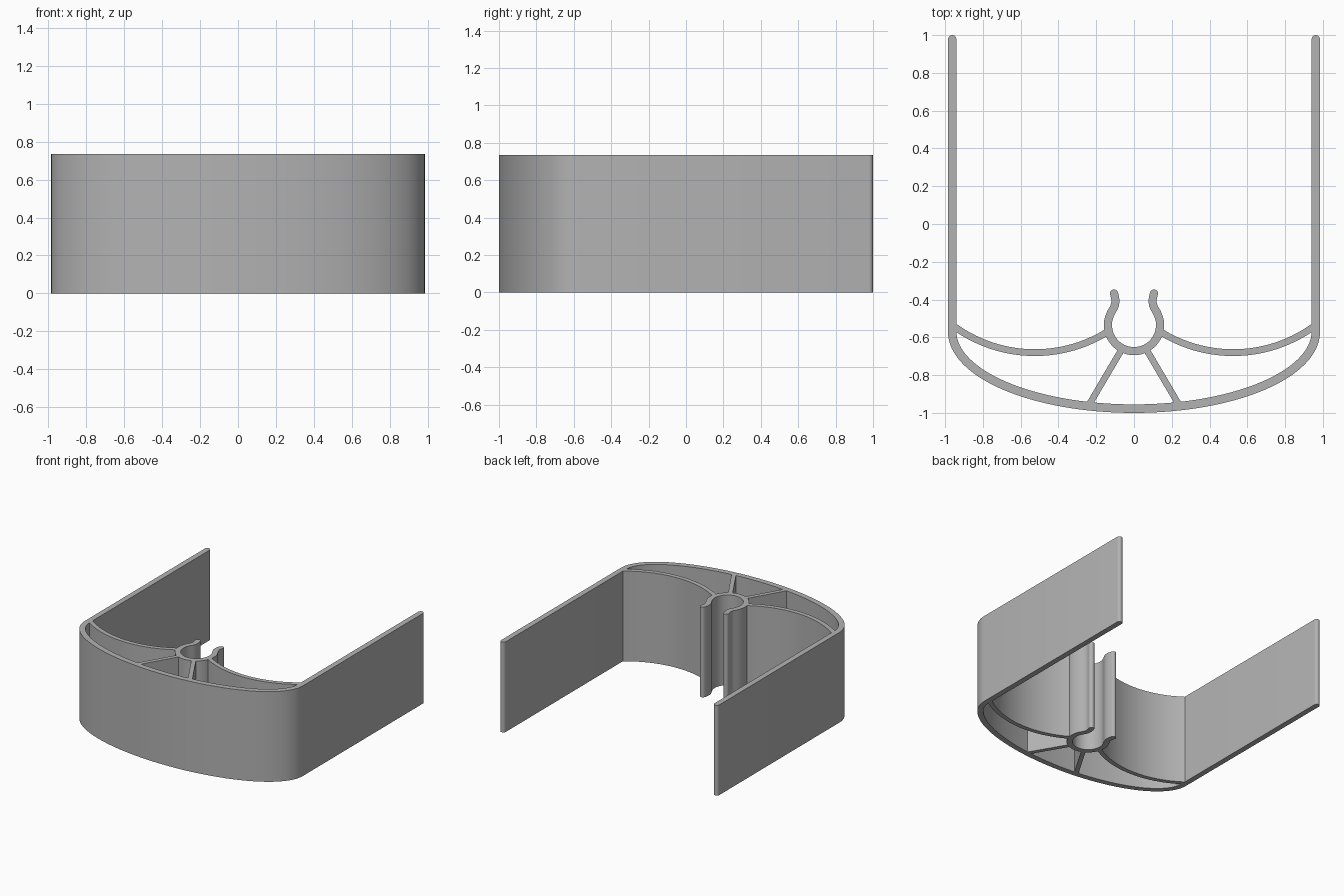
import bpy
import bmesh
from math import sin, cos, pi, radians, sqrt
from mathutils import Vector

HEIGHT = 0.735
WALL = 0.045

cube = bpy.data.objects.get("Cube")
if cube:
    bpy.data.objects.remove(cube, do_unlink=True)

# One plain grey for the whole extrusion
grey = bpy.data.materials.new("plain_grey")
grey.use_nodes = True
colour = (0.45, 0.45, 0.45, 1)
grey.diffuse_color = colour
grey.node_tree.nodes["Principled BSDF"].inputs["Base Color"].default_value = colour


def ribbon(name, path, width, round_start=False, round_end=False):
    """Upright strip of constant width that follows a plan-view path."""
    pts = [Vector(p) for p in path]
    half = width / 2
    stations = []
    for i, p in enumerate(pts):
        a = pts[max(i - 1, 0)]
        b = pts[min(i + 1, len(pts) - 1)]
        d = (b - a).normalized()
        stations.append((p, Vector((-d.y, d.x)), half))

    # Rounded ends are extra, narrowing stations
    def cap(end, outward):
        p, n, _ = end
        return [(p + outward * half * sin(t), n, half * cos(t))
                for t in (radians(k) for k in (22, 44, 66, 86))]

    if round_start:
        stations = cap(stations[0], (pts[0] - pts[1]).normalized())[::-1] + stations
    if round_end:
        stations += cap(stations[-1], (pts[-1] - pts[-2]).normalized())

    bm = bmesh.new()
    rings = []
    for p, n, h in stations:
        corners = [(p + n * h, 0), (p - n * h, 0), (p - n * h, HEIGHT), (p + n * h, HEIGHT)]
        rings.append([bm.verts.new((c.x, c.y, z)) for c, z in corners])
    for r, s in zip(rings, rings[1:]):
        for k in range(4):
            j = (k + 1) % 4
            bm.faces.new((r[k], r[j], s[j], s[k]))
    bm.faces.new(rings[0])
    bm.faces.new(rings[-1])
    bmesh.ops.recalc_face_normals(bm, faces=bm.faces)
    mesh = bpy.data.meshes.new(name)
    bm.to_mesh(mesh)
    bm.free()
    mesh.materials.append(grey)
    obj = bpy.data.objects.new(name, mesh)
    bpy.context.collection.objects.link(obj)
    bpy.ops.object.select_all(action="DESELECT")
    obj.select_set(True)
    bpy.context.view_layer.objects.active = obj
    bpy.ops.object.shade_smooth_by_angle(angle=radians(30))
    return obj


def mirrored(path):
    return [(-x, y) for x, y in path]


# Outer shell: two straight arms joined by a half-elliptical front
tip_y, bend_y = 1 - WALL / 2, -0.57
rx, ry = 0.985 - WALL / 2, 0.43 - WALL / 2
shell = [(-rx, tip_y)]
shell += [(-rx * cos(pi * i / 64), bend_y - ry * sin(pi * i / 64)) for i in range(65)]
shell += [(rx, tip_y)]
ribbon("outer_shell", shell, WALL, True, True)

# Open clip: ring with a pinched neck and flared lips
clip_y, clip_r = -0.535, 0.138
lip = [(-0.106, -0.368), (-0.101, -0.385), (-0.098, -0.405), (-0.1, -0.427),
       (-0.108, -0.446), (-0.121, -0.468), (-0.131, -0.492), (-0.137, -0.515)]
ring = [(-clip_r * cos(pi * i / 32), clip_y - clip_r * sin(pi * i / 32)) for i in range(33)]
ribbon("clip_ring", lip + ring + mirrored(lip)[::-1], 0.043, True, True)

# Curved inner webs and straight spokes, one of each per side
web_x, web_y, web_r = -0.525, 0.047, 0.728
x0, x1, steps = -0.958, -0.145, 28
web = []
for i in range(steps + 1):
    x = x0 + (x1 - x0) * i / steps
    web.append((x, web_y - sqrt(web_r ** 2 - (x - web_x) ** 2)))
spoke = [(-0.07, -0.672), (-0.235, -0.952)]
for side, flip in (("right", list), ("left", mirrored)):
    ribbon(side + "_inner_web", flip(web), 0.036)
    ribbon(side + "_spoke", flip(spoke), 0.034)
